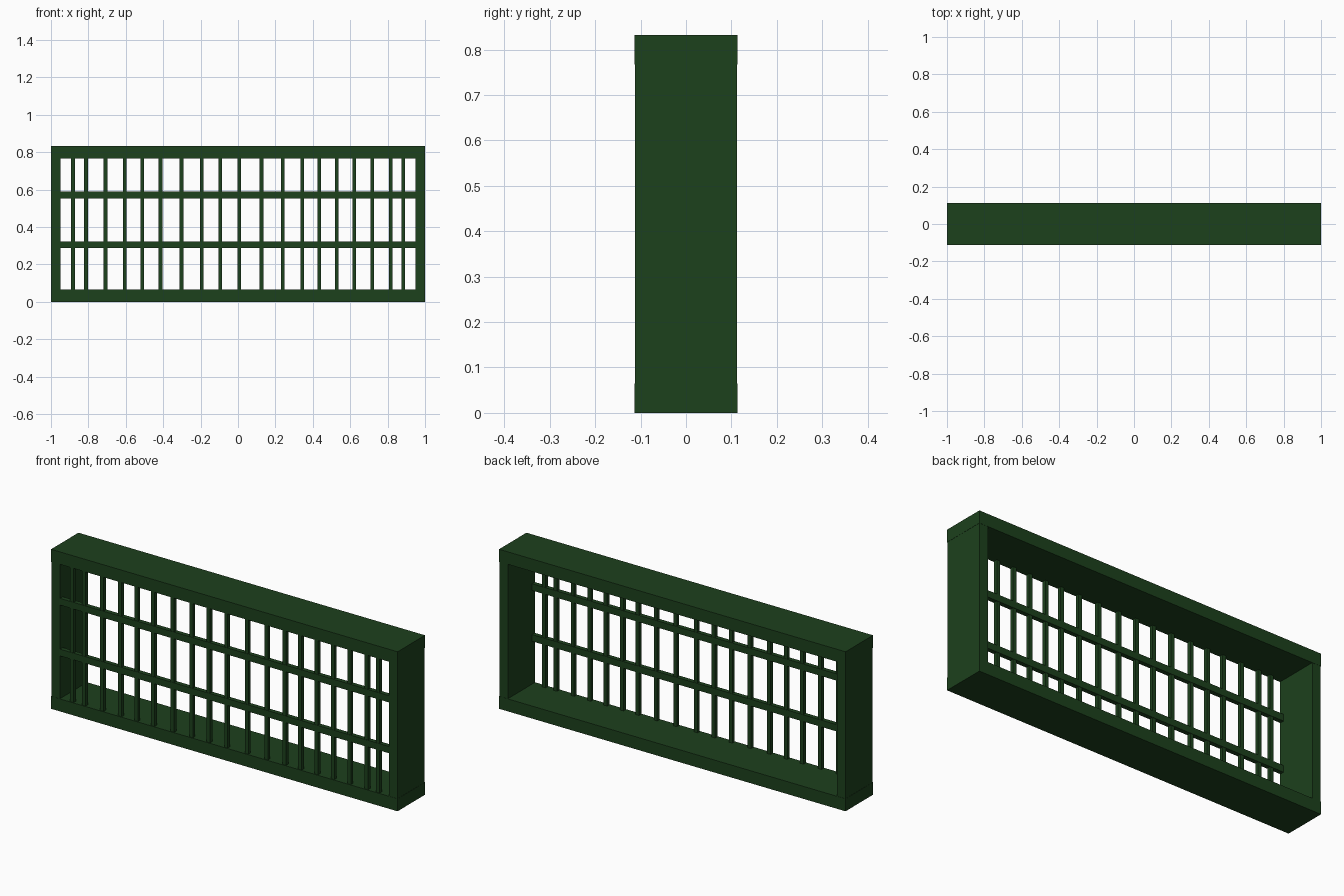
import bpy

if "Cube" in bpy.data.objects:
    bpy.data.objects.remove(bpy.data.objects["Cube"])

W, H, D = 2.0, 0.832, 0.226      # overall width, height, depth
RAIL, POST = 0.065, 0.05         # frame member thickness
F = -D / 2                       # front plane

green = bpy.data.materials.new("dark_green_paint")
green.diffuse_color = (0.012, 0.052, 0.012, 1)
green.use_nodes = True
green.node_tree.nodes["Principled BSDF"].inputs["Base Color"].default_value = green.diffuse_color


def box(name, x0, x1, y0, y1, z0, z1):
    bpy.ops.mesh.primitive_cube_add(
        size=1, location=((x0 + x1) / 2, (y0 + y1) / 2, (z0 + z1) / 2))
    ob = bpy.context.object
    ob.name = name
    ob.scale = (x1 - x0, y1 - y0, z1 - z0)
    bpy.ops.object.transform_apply(location=False, rotation=False, scale=True)
    ob.data.materials.append(green)
    return ob


# Outer frame: full-length rails with posts between them
box("bottom_rail", -W / 2, W / 2, F, -F, 0, RAIL)
box("top_rail", -W / 2, W / 2, F, -F, H - RAIL, H)
for side, s in (("left", -1), ("right", 1)):
    a, b = sorted((s * (W / 2 - 0.001), s * (W / 2 - POST)))
    box(side + "_post", a, b, F + 0.001, -F - 0.001, RAIL, H - RAIL)

# Horizontal grille bars near the front face
inner = W / 2 - POST
for i, z in enumerate((0.306, 0.571)):
    box(f"cross_bar_{i}", -inner, inner, F + 0.002, F + 0.025, z - 0.0175, z + 0.0175)

# Vertical grille bars, unevenly spaced
bars = (-0.882, -0.813, -0.709, -0.605, -0.512, -0.415, -0.302, -0.194, -0.095, 0.007,
        0.126, 0.239, 0.344, 0.434, 0.528, 0.622, 0.718, 0.817, 0.884)
for i, x in enumerate(bars):
    box(f"upright_bar_{i}", x - 0.01, x + 0.01, F + 0.004, F + 0.023, RAIL, H - RAIL)
